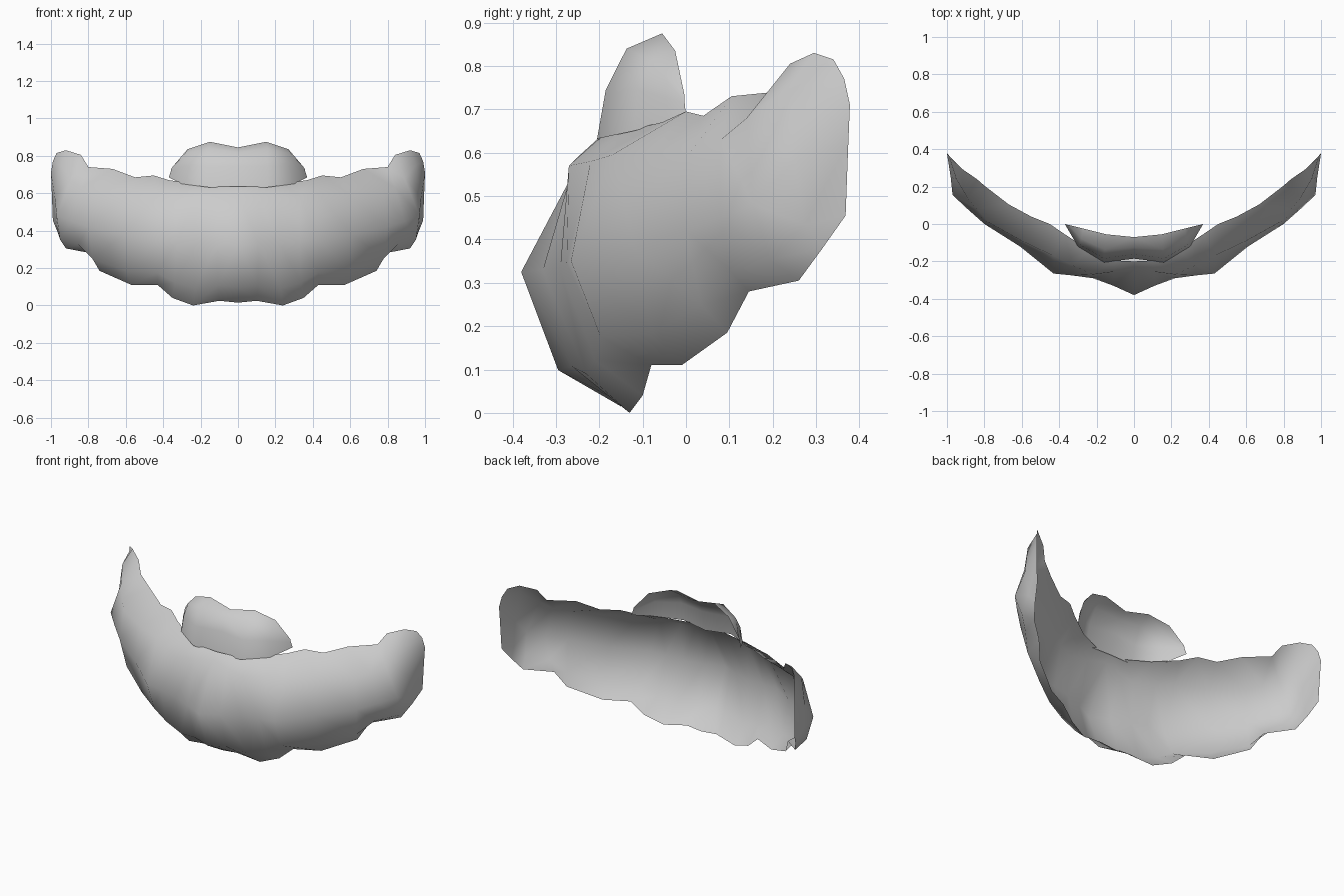
import bpy
from mathutils import Vector

cube = bpy.data.objects.get("Cube")
if cube:
    bpy.data.objects.remove(cube, do_unlink=True)

grey = bpy.data.materials.new("plain grey")
grey.use_nodes = True
colour = (0.6, 0.6, 0.6, 1)
grey.diffuse_color = colour
grey.node_tree.nodes["Principled BSDF"].inputs["Base Color"].default_value = colour


def rounded_row(inner, outer):
    """Extra row that rounds the turn from one guide row to an edge row."""
    row = []
    for start, end in zip(inner, outer):
        start, end = Vector(start), Vector(end)
        point = start.lerp(end, 0.37)
        point.z = start.z + (end.z - start.z) * 0.73
        row.append(point)
    return row


def skinned_sheet(name, rows):
    """Open half sheet skinned across guide rows, top to bottom, then mirrored."""
    verts = [point for row in rows for point in row]
    stride = len(rows[0])
    faces = []
    for level in range(len(rows) - 1):
        for column in range(stride - 1):
            corner = level * stride + column
            faces.append((corner, corner + stride, corner + stride + 1, corner + 1))

    mesh = bpy.data.meshes.new(name)
    mesh.from_pydata(verts, [], faces)
    mesh.materials.append(grey)
    for polygon in mesh.polygons:
        polygon.use_smooth = True
    sheet = bpy.data.objects.new(name, mesh)
    bpy.context.collection.objects.link(sheet)
    mirror = sheet.modifiers.new("mirror halves", "MIRROR")
    mirror.use_clip = True
    mirror.merge_threshold = 0.001
    return sheet


# Main wrap: scalloped rim, folded brow, outermost bulge, turned-under hem
rim = [(0, -.2, .635), (.1, -.195, .637), (.24, -.14, .65), (.37, -.055, .67),
       (.45, 0, .695), (.55, .04, .685), (.67, .105, .73), (.8, .205, .74),
       (.84, .24, .805), (.92, .295, .83), (.97, .34, .815)]
brow = [(0, -.235, .6), (.11, -.255, .585), (.22, -.27, .57), (.33, -.22, .58),
        (.43, -.17, .595), (.6, -.09, .59), (.78, .01, .6), (.84, .08, .63),
        (.89, .14, .68), (.95, .24, .75), (.99, .365, .77)]
bulge = [(0, -.38, .325), (.11, -.33, .33), (.22, -.29, .335), (.33, -.275, .345),
         (.43, -.265, .35), (.61, -.12, .38), (.8, 0, .42), (.89, .08, .45),
         (.97, .155, .48), (.98, .25, .58), (1, .378, .71)]
hem = [(0, -.15, .015), (.1, -.15, .025), (.24, -.13, 0), (.35, -.1, .04),
       (.43, -.08, .11), (.57, -.01, .11), (.74, .095, .185), (.79, .145, .28),
       (.92, .26, .305), (.96, .315, .38), (.99, .368, .455)]
jaw = rounded_row(bulge, hem)
jaw[-1].z += 0.1  # pinched tip of the side
skinned_sheet("main_wrap", [rim, brow, bulge, jaw, hem])

# Small arched patch standing behind the middle of the rim
crest = [(0, -.07, .845), (.15, -.055, .875), (.27, -.025, .835), (.35, -.005, .74)]
front = [(0, -.16, .745), (.16, -.185, .745), (.29, -.11, .745), (.36, -.003, .715)]
foot = [(0, -.185, .62), (.16, -.205, .632), (.3, -.12, .65), (.37, 0, .685)]
skinned_sheet("centre_patch", [crest, rounded_row(front, crest), front, foot])
